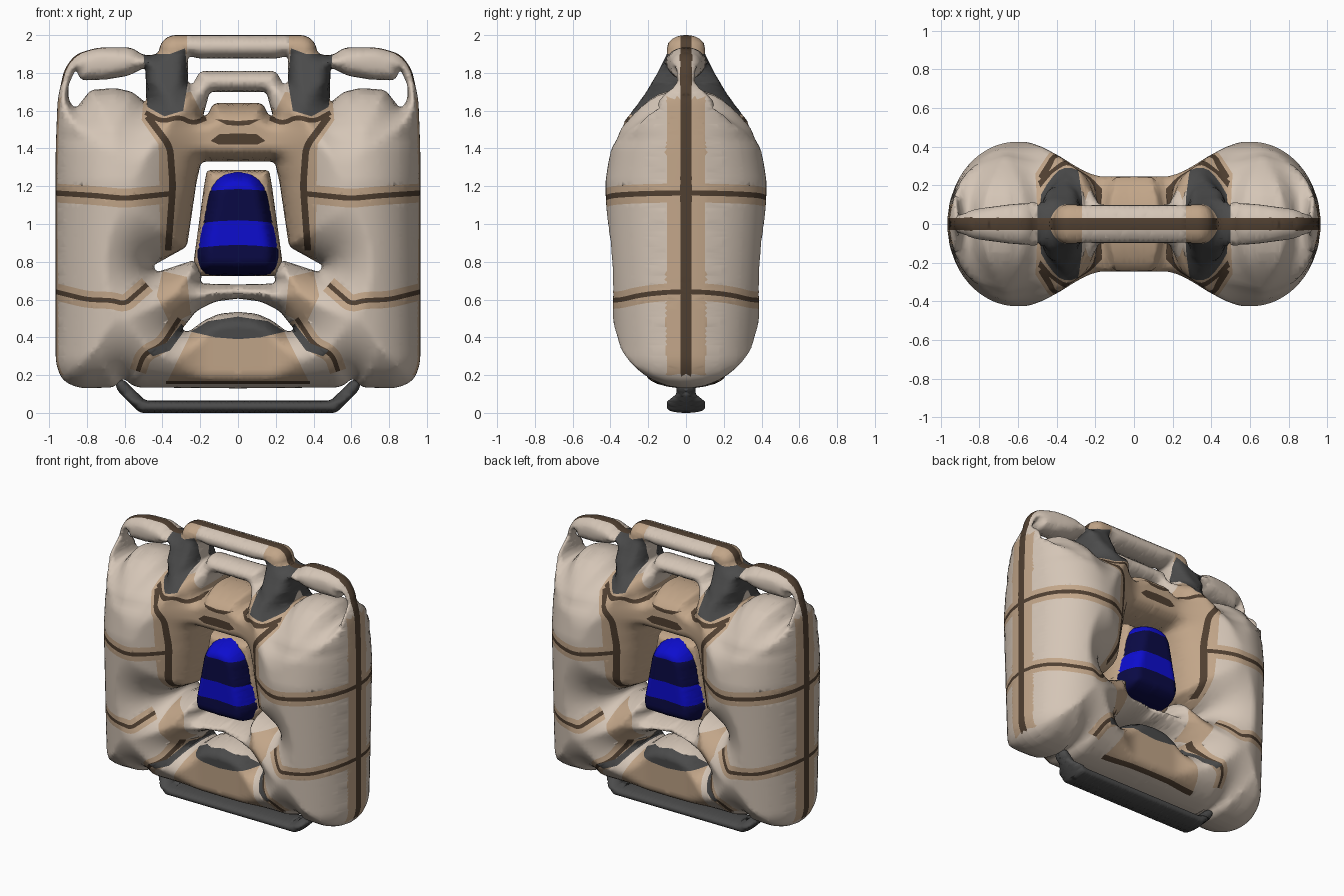
import bpy
import bmesh
from math import sqrt
from mathutils import Vector
from mathutils.geometry import delaunay_2d_cdt, interpolate_bezier

if "Cube" in bpy.data.objects:
    bpy.data.objects.remove(bpy.data.objects["Cube"])


def material(name, rgb):
    mat = bpy.data.materials.new(name)
    mat.use_nodes = True
    mat.diffuse_color = (*rgb, 1)
    mat.node_tree.nodes["Principled BSDF"].inputs["Base Color"].default_value = (*rgb, 1)
    return mat


BEIGE, TAN, BROWN, GREY, BLUE, NAVY = range(6)
MATERIALS = [material("beige", (.66, .56, .47)), material("tan", (.54, .38, .25)),
             material("dark_brown", (.08, .05, .03)), material("charcoal", (.07, .07, .07)),
             material("bright_blue", (.004, .004, .62)), material("navy", (.003, .003, .06))]


# Path helpers
def rounded(points, radius):
    """Open path with its corners replaced by short curves."""
    pts = [Vector(p) for p in points]
    path = [pts[0]]
    for a, b, c in zip(pts, pts[1:], pts[2:]):
        r = min(radius, (a - b).length * .48, (c - b).length * .48)
        p, q = b + (a - b).normalized() * r, b + (c - b).normalized() * r
        curve = interpolate_bezier(p.to_3d(), p.lerp(b, .6).to_3d(),
                                   q.lerp(b, .6).to_3d(), q.to_3d(), 5)
        path += [v.to_2d() for v in curve]
    return path + [pts[-1]]


def dense(path, step=.03):
    out = [path[0]]
    for a, b in zip(path, path[1:]):
        n = max(1, int((b - a).length / step + .5))
        out += [a.lerp(b, i / n) for i in range(1, n + 1)]
    return out


def band(points, width):
    """Closed stripe of constant width along a path."""
    pts = rounded(points, .04)
    sides = [[], []]
    for i, p in enumerate(pts):
        t = (pts[min(i + 1, len(pts) - 1)] - pts[max(i - 1, 0)]).normalized()
        n = Vector((-t.y, t.x)) * width / 2
        sides[0].append(p + n)
        sides[1].append(p - n)
    return sides[0] + sides[1][::-1]


def inside(p, poly):
    hit = False
    for a, b in zip(poly, poly[1:] + poly[:1]):
        if (a.y > p.y) != (b.y > p.y) and p.x < a.x + (p.y - a.y) * (b.x - a.x) / (b.y - a.y):
            hit = not hit
    return hit


def distance(p, path):
    best = 9
    for a, b in zip(path, path[1:]):
        dx, dy, px, py = b.x - a.x, b.y - a.y, p.x - a.x, p.y - a.y
        t = min(1, max(0, (px * dx + py * dy) / (dx * dx + dy * dy + 1e-12)))
        best = min(best, (px - t * dx) ** 2 + (py - t * dy) ** 2)
    return sqrt(best)


def interp(v, table):
    for (a, fa), (b, fb) in zip(table, table[1:]):
        if v <= b:
            return fa + (fb - fa) * max(0, (v - a) / (b - a))
    return table[-1][1]


def inflated_panel(name, outline, holes, size, base, paint=(), rule=None, radius=.04, grid=.025):
    """Quarter of a puffed panel, cut and painted in the xz plane, then mirrored."""
    paths = [rounded(outline, radius)] + [rounded(h, .025) for h in holes]
    regions = [(m, [Vector(p) for p in poly]) for m, poly in paint]
    points, edges = [], []

    def add_chain(path):
        start = len(points)
        points.extend(Vector((max(0, p.x), p.y)) for p in path)
        edges.extend((i, i + 1) for i in range(start, len(points) - 1))

    for path in paths:
        chain = dense(path)
        add_chain(chain)
        seams = {.03: [], .1: []}
        for a, p, b in zip(chain, chain[1:], chain[2:]):
            n = Vector((a.y - b.y, b.x - a.x)).normalized()
            height, w = size(p.x, p.y)
            rim = [p + n * s * f * w for f in (.0026, .029, .12, .3, .6) for s in (1, -1)]
            points.extend(q for q in rim if q.x > 0)
            for depth, seam in seams.items():
                if rule and path is paths[0] and height > depth * 1.3:
                    seam.append(p - n * w * (1 - sqrt(1 - (depth / height) ** 2)))
        for seam in seams.values():
            if seam and seam[0].x < .05:
                seam.insert(0, Vector((0, seam[0].y)))
            add_chain(seam)
    for _, poly in regions:
        add_chain(dense(poly + poly[:1]))
    low, high = min(p.y for p in paths[0]), max(p.y for p in paths[0])
    wide = max(p.x for p in paths[0])
    points += [Vector((i * grid, low + j * grid)) for i in range(int(wide / grid) + 1)
               for j in range(int((high - low) / grid) + 1)]
    flat, _, faces, *_ = delaunay_2d_cdt(points, edges, [], 0, 1e-6)

    bm = bmesh.new()
    made = {}

    def vertex(i):
        if i not in made:
            p = flat[i]
            d = min(distance(p, path) for path in paths)
            height, w = size(p.x, p.y)
            t = min(1, d / w) if d > 1e-4 else 0
            made[i] = bm.verts.new((p.x, -height * sqrt(t * (2 - t)), p.y))
        return made[i]

    for tri in faces:
        c = sum((flat[i] for i in tri), Vector((0, 0))) / len(tri)
        if not inside(c, paths[0]) or any(inside(c, h) for h in paths[1:]):
            continue
        face = bm.faces.new([vertex(i) for i in tri])
        face.smooth = True
        face.normal_update()
        if face.normal.y > 0:
            face.normal_flip()
        face.material_index = base
        for m, poly in regions:
            if inside(c, poly):
                face.material_index = m
        if rule:
            face.material_index = rule(face, c, paths[0])
    mesh = bpy.data.meshes.new(name)
    bm.to_mesh(mesh)
    bm.free()
    for mat in MATERIALS:
        mesh.materials.append(mat)
    obj = bpy.data.objects.new(name, mesh)
    bpy.context.collection.objects.link(obj)
    mirror = obj.modifiers.new("mirror", "MIRROR")
    mirror.use_axis = (True, True, False)
    mirror.merge_threshold = .0001


# Body: two thick side lobes, a thinner middle and slim handles on top
def body_size(x, z):
    k = min(1, max(0, (x - .15) / .42))
    k = k * k * (3 - 2 * k)
    height = (.245 + .18 * k) * interp(z, [(.2, .87), (.6, .93), (1.15, 1)])
    height = min(height, interp(z, [(1.2, .43), (1.4, .4), (1.5, .365), (1.6, .29), (1.7, .21),
                                    (1.8, .15), (1.9, .1)]))
    slim = interp(x, [(.25, .1), (.3, .3), (.46, .3), (.54, .11), (.65, .1), (.95, .06)])
    slim += max(0, 1.75 - z) * interp(x, [(.2, .7), (.35, 2)])
    return min(height, slim), min(.08 + .28 * k, interp(z, [(1.45, .36), (1.75, .065)]))


def seam_rule(face, c, outline):
    """Dark seam with a tan border round the outer edge."""
    depth = max(abs(v.co.y) for v in face.verts)
    if depth < .115 and c.y > .2 and distance(c, outline) < .03:
        if depth < .036:
            return BROWN
        if c.x > .9 and c.y < 1.67 and face.material_index == BEIGE:
            return TAN
    return face.material_index


body_outline = [(0, 2), (.36, 2), (.41, 1.96), (.42, 1.9), (.5, 1.89), (.56, 1.935), (.74, 1.935),
                (.86, 1.9), (.92, 1.82), (.955, 1.66), (.965, 1.4), (.965, .26), (.93, .17),
                (.84, .13), (.65, .135), (.61, .19), (.55, .135), (0, .13)]
handle_gap = [(0, 1.875), (.2, 1.875), (.265, 1.89), (.265, 1.75), (.24, 1.74), (.2, 1.81), (0, 1.81)]
collar_gap = [(0, 1.7), (.15, 1.7), (.185, 1.57), (.16, 1.58), (.13, 1.64), (0, 1.64)]
side_gap = [(.7, 1.765), (.58, 1.785), (.49, 1.83), (.485, 1.64), (.56, 1.7), (.65, 1.72), (.78, 1.71),
            (.86, 1.61), (.895, 1.65), (.9, 1.73), (.86, 1.82), (.83, 1.76), (.7, 1.765)]
window = [(0, 1.33), (.195, 1.33), (.22, 1.22), (.27, .88), (.45, .78), (.43, .745), (.23, .81),
          (.19, .74), (.2, .685), (0, .68)]
arch = [(0, .605), (.12, .59), (.22, .54), (.3, .44), (.26, .43), (.18, .49), (.1, .525), (0, .535)]
upper_seam = [(.36, 1.16), (.6, 1.135), (.75, 1.15), (.98, 1.165)]
lower_seam = [(.48, .68), (.6, .575), (.66, .595), (.8, .6), (.98, .645)]
chest_seam = [(.48, 1.57), (.36, 1.41), (.345, 1.2), (.37, .86)]
shoulder_seam = [(.17, 1.56), (.24, 1.53), (.31, 1.57), (.4, 1.54), (.49, 1.59)]
hip_seam = [(.31, .5), (.4, .36), (.5, .31), (.53, .22)]
body_paint = [
    (TAN, [(0, 1.65), (.12, 1.66), (.2, 1.6), (.25, 1.7), (.5, 1.66), (.51, 1.55), (.42, 1.42),
           (.41, .8), (.26, .8), (.2, 1.3), (0, 1.3)]),
    (TAN, [(.25, .52), (.27, .72), (.4, .75), (.43, .62), (.36, .47)]),
    (TAN, [(.27, 1.9), (.27, 2.01), (.41, 2.01), (.46, 1.88)]),
    (TAN, band(upper_seam, .1)), (TAN, band(lower_seam, .09)), (TAN, band(hip_seam, .09)),
    (TAN, [(0, .44), (.24, .44), (.38, .155), (0, .155)]),
    (BROWN, band([(0, .16), (.38, .16)], .016)),
    (BROWN, band(upper_seam, .028)), (BROWN, band(lower_seam, .025)),
    (BROWN, band(chest_seam, .035)), (BROWN, band(shoulder_seam, .025)),
    (BROWN, band(hip_seam, .025)),
    (BROWN, [(0, 1.48), (.1, 1.475), (.145, 1.44), (.1, 1.42), (0, 1.42)]),
    (BROWN, [(0, 1.545), (.12, 1.555), (.06, 1.525), (0, 1.52)]),
    (GREY, [(0, .51), (.16, .485), (.25, .43), (.12, .4), (0, .39)]),
    (GREY, [(.28, .44), (.3, .47), (.38, .37), (.48, .33), (.45, .3), (.36, .33)]),
    (GREY, [(.29, 1.6), (.265, 1.75), (.28, 1.93), (.36, 1.9), (.5, 1.9), (.48, 1.62), (.39, 1.57)])]
inflated_panel("padded_body", body_outline, [handle_gap, collar_gap, side_gap, window, arch],
               body_size, BEIGE, body_paint, seam_rule)

# Base rail
inflated_panel("base_rail", [(0, .065), (.49, .065), (.61, .18), (.65, .16), (.64, .12), (.52, 0), (0, 0)],
               [], lambda x, z: (interp(z, [(.06, .1), (.1, .05)]), .024), GREY, radius=.02, grid=.012)

# Insert frame and striped cushion in the window
inflated_panel("insert_frame", [(0, 1.285), (.165, 1.285), (.18, 1.2), (.235, .8), (.21, .725), (0, .725)],
               [], lambda x, z: (.12, .04), TAN, radius=.02)
stripes = [(NAVY, [(0, top), (.1, top - .005), (.26, top - .02), (.26, end - .02), (.1, end - .005), (0, end)])
           for top, end in ((1.185, 1.02), (.89, .7))]
inflated_panel("striped_cushion", [(0, 1.28), (.09, 1.27), (.155, 1.2), (.228, .82), (.195, .73), (0, .725)],
               [], lambda x, z: (.24, .08), BLUE, stripes, radius=.05)
